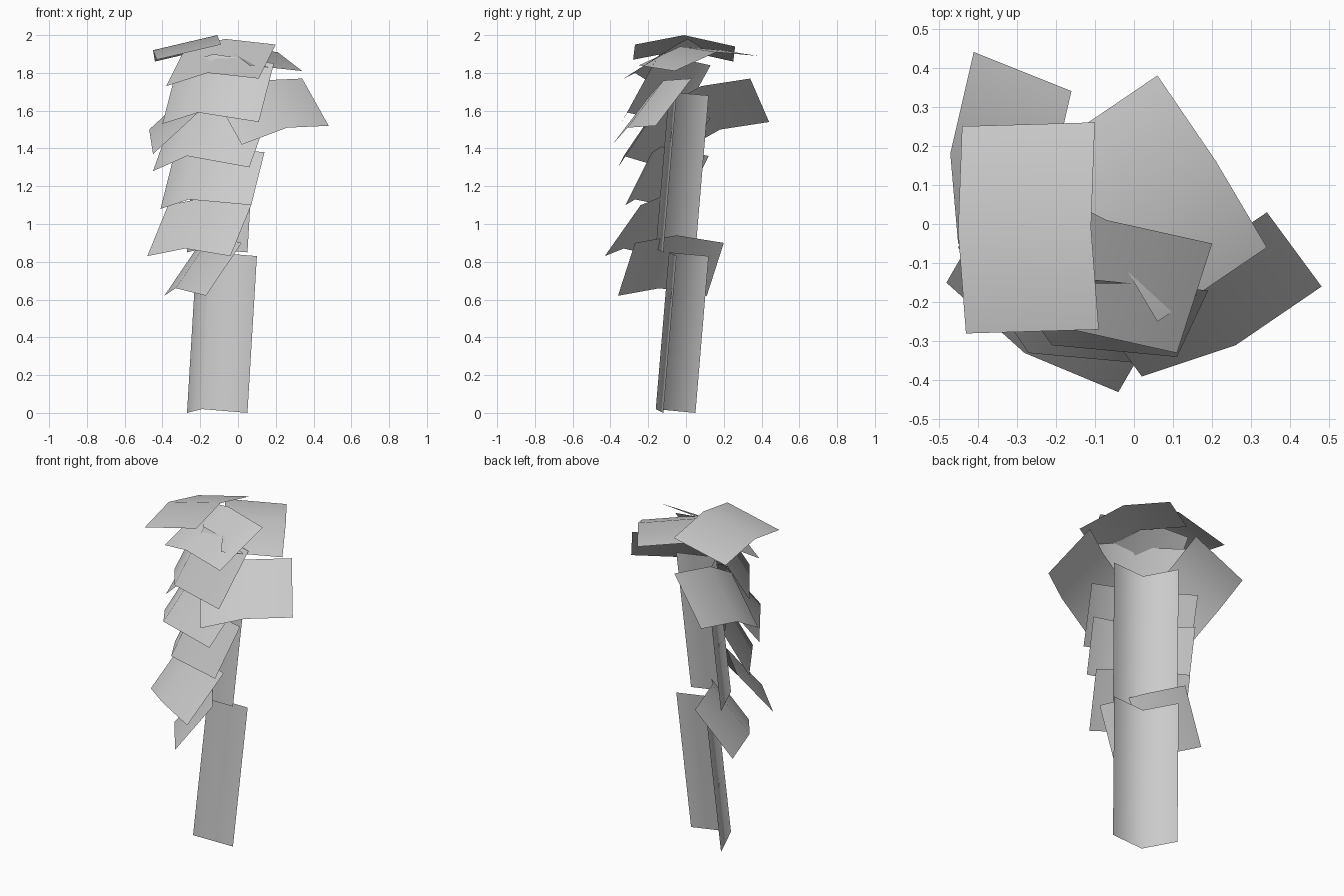
import bpy
import bmesh
from mathutils import Vector

cube = bpy.data.objects.get("Cube")
if cube:
    bpy.data.objects.remove(cube, do_unlink=True)

grey = bpy.data.materials.new("plain_grey")
grey.use_nodes = True
colour = (0.6, 0.6, 0.6, 1)
grey.diffuse_color = colour
grey.node_tree.nodes["Principled BSDF"].inputs["Base Color"].default_value = colour


def folded_card(name, right, ridge, left, sweep, lift=0.0):
    """Sweep a bent three-point edge along a straight line into two joined faces."""
    bm = bmesh.new()
    offset = Vector((0, 0, lift))
    outer = [bm.verts.new(Vector(p) + offset) for p in (left, ridge, right)]
    inner = [bm.verts.new(v.co + Vector(sweep)) for v in outer]
    for i in range(2):
        face = bm.faces.new((outer[i], outer[i + 1], inner[i + 1], inner[i]))
        face.smooth = True
    mesh = bpy.data.meshes.new(name)
    bm.to_mesh(mesh)
    bm.free()
    mesh.materials.append(grey)
    obj = bpy.data.objects.new(name, mesh)
    bpy.context.collection.objects.link(obj)
    return obj


# Two leaning trunk sections, one stacked on the other
for name, lift in (("lower_trunk", 0), ("upper_trunk", 0.85)):
    folded_card(name, (0.05, -0.12, 0), (-0.19, -0.16, 0.02), (-0.27, 0.05, 0),
                (0.05, 0.07, 0.83), lift)

# Bark and crown plates: right corner, ridge tip, left corner, sweep to the root
plates = {
    "bottom_plate": ((-0.17, -0.36, 0.62), (-0.33, -0.14, 0.66), (-0.39, 0.11, 0.62),
                     (0.19, 0.09, 0.28)),
    "front_plate_low": ((-0.04, -0.43, 0.83), (-0.28, -0.33, 0.87), (-0.48, -0.15, 0.83),
                        (0.11, 0.19, 0.27)),
    "front_plate_mid": ((0.07, -0.32, 1.1), (-0.26, -0.27, 1.13), (-0.41, -0.02, 1.08),
                        (0.07, 0.14, 0.28)),
    "front_plate_high": ((0.06, -0.36, 1.3), (-0.27, -0.33, 1.36), (-0.45, -0.06, 1.28),
                         (0.1, 0.19, 0.28)),
    "front_plate_upper": ((0.11, -0.34, 1.54), (-0.21, -0.31, 1.59), (-0.4, -0.04, 1.53),
                          (0.08, 0.17, 0.31)),
    "crown_front": ((0.11, -0.33, 1.77), (-0.16, -0.27, 1.8), (-0.38, -0.16, 1.73),
                    (0.09, 0.28, 0.18)),
    "crown_side": ((0.02, -0.39, 1.42), (0.26, -0.31, 1.51), (0.48, -0.16, 1.52),
                   (-0.14, 0.19, 0.25)),
    "crown_rear": ((0.06, 0.38, 1.89), (0.21, 0.16, 1.91), (0.34, -0.06, 1.81),
                   (-0.28, -0.19, 0.03)),
    "crown_rear_low": ((-0.45, -0.05, 1.37), (-0.47, 0.18, 1.5), (-0.41, 0.44, 1.54),
                       (0.25, -0.1, 0.23)),
    "crown_top": ((-0.43, -0.28, 1.87), (-0.45, -0.02, 1.92), (-0.44, 0.25, 1.86),
                  (0.34, 0.01, 0.08)),
}
for name, (right, ridge, left, sweep) in plates.items():
    if name == "crown_side":
        right, left = left, right
    folded_card(name, right, ridge, left, sweep)
